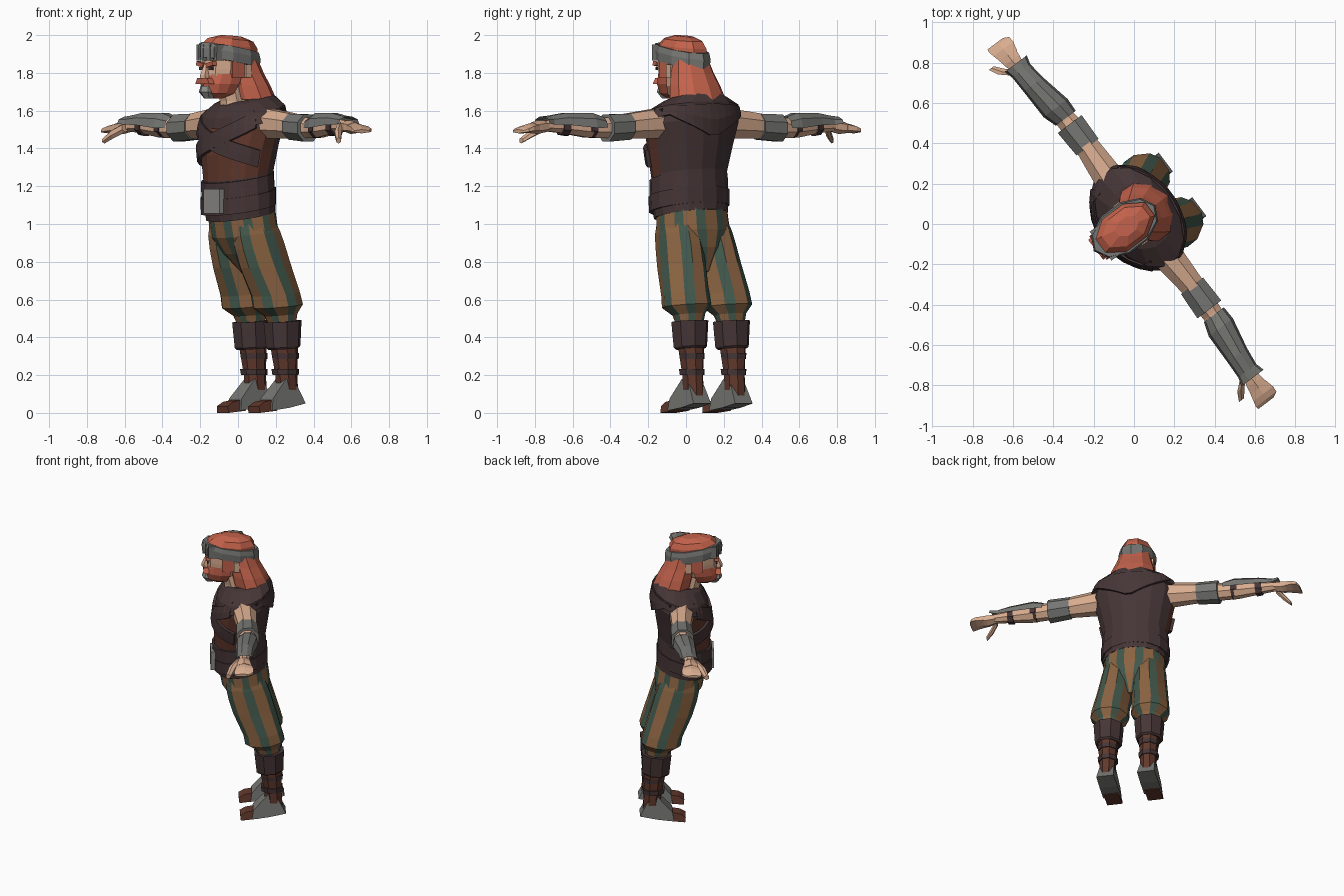
import bpy, bmesh, math
from mathutils import Matrix, Vector

cube = bpy.data.objects.get("Cube")
if cube:
    bpy.data.objects.remove(cube)


def material(name, rgb):
    m = bpy.data.materials.new(name)
    col = [((c / 255 + 0.055) / 1.055) ** 2.4 for c in rgb] + [1]
    m.diffuse_color = col
    m.use_nodes = True
    m.node_tree.nodes["Principled BSDF"].inputs["Base Color"].default_value = col
    return m


HAIR = material("ginger hair", (194, 98, 75))
SKIN = material("skin", (216, 172, 143))
STEEL = material("dull steel", (118, 118, 115))
HIDE = material("dark hide", (70, 53, 54))
LEATHER = material("red brown leather", (97, 56, 44))
TAN = material("tan cloth", (140, 100, 66))
GREEN = material("green cloth", (66, 88, 76))
PALE = material("pale steel", (142, 141, 137))

# Turns the figure to its stance and centres it
PLACE = Matrix.Translation((-0.007, 0.01, 0)) @ Matrix.Rotation(math.radians(-53), 4, 'Z')


def finish(name, bm, mats):
    bmesh.ops.recalc_face_normals(bm, faces=bm.faces[:])
    bm.transform(PLACE)
    me = bpy.data.meshes.new(name)
    bm.to_mesh(me)
    bm.free()
    for m in mats:
        me.materials.append(m)
    ob = bpy.data.objects.new(name, me)
    bpy.context.collection.objects.link(ob)
    return ob


def loft(name, rings, mats, n=8, axis='z', tilt=0, arc=None, rule=None, side=1, bias=0):
    """Skin rings: (z, cx, cy, a, b) upright, or (x, cy, cz, a, b) along x."""
    mats = mats if isinstance(mats, list) else [mats]
    bm = bmesh.new()
    rows = []
    for p, u, v, a, b in rings:
        row = []
        for j in range(n + 1 if arc else n):
            t = math.tau * (j + 0.5 + bias * (j % 2)) / n
            if arc:
                t = math.radians(arc[0] + (arc[1] - arc[0]) * j / n)
            c, s = a * math.cos(t), b * math.sin(t)
            co = (u + c, v + s, p + tilt * s) if axis == 'z' else (p, u + c, v + s)
            row.append(bm.verts.new((side * co[0], co[1], co[2])))
        rows.append(row)
    for i in range(len(rows) - 1):
        for j in range(n):
            k = j + 1 if arc else (j + 1) % n
            f = bm.faces.new((rows[i][j], rows[i][k], rows[i + 1][k], rows[i + 1][j]))
            if rule:
                f.material_index = rule(j, f.calc_center_median())
    if not arc:
        bm.faces.new(rows[0])
        bm.faces.new(rows[-1])
    return finish(name, bm, mats)


def box(name, loc, size, mat, turn=0, taper=1):
    bm = bmesh.new()
    bmesh.ops.create_cube(bm, size=1)
    for v in bm.verts:
        if v.co.z < 0:
            v.co.x *= taper
    m = Matrix.Translation(loc) @ Matrix.Rotation(math.radians(turn), 4, 'Y')
    bm.transform(m @ Matrix.Diagonal((*size, 1)))
    return finish(name, bm, [mat])


def prism(name, profile, x, w0, w1, mat):
    """Side profile of (y, z) given width, w0 at the base and w1 at the top."""
    bm = bmesh.new()
    top = max(z for _, z in profile)
    rows = [[bm.verts.new((x + s * (w0 + (w1 - w0) * z / top), y, z)) for y, z in profile] for s in (-1, 1)]
    n = len(profile)
    for r in rows:
        bm.faces.new(r)
    for j in range(n):
        k = (j + 1) % n
        bm.faces.new((rows[0][j], rows[0][k], rows[1][k], rows[1][j]))
    return finish(name, bm, [mat])


# Torso: shirt in front and on the sides, waistcoat behind and over the shoulders
TORSO = [(1.045, 0, .028, .21, .17), (1.13, 0, .018, .217, .175), (1.26, 0, .012, .215, .172),
         (1.40, 0, .02, .248, .185), (1.52, 0, .035, .28, .185), (1.60, 0, .04, .26, .165),
         (1.66, 0, .05, .13, .11)]
loft("torso", TORSO, [HIDE, LEATHER], 16, tilt=.2,
     rule=lambda j, c: int(c.y < .06 and 1.2 < c.z < 1.53))


def on_torso(deg, z, off):
    for r, q in zip(TORSO, TORSO[1:]):
        if z <= q[0]:
            break
    f = (z - r[0]) / (q[0] - r[0])
    _, _, cy, a, b = [m + (k - m) * f for m, k in zip(r, q)]
    t = math.radians(deg)
    s = (b + off) * math.sin(t)
    return Vector(((a + off) * math.cos(t), cy + s, z + .2 * s))


def wrap(name, path, mat, off=.01):
    """Band hugging the torso; path holds (angle, low z, high z)."""
    bm = bmesh.new()
    rows = [[bm.verts.new(on_torso(d, z, off)) for z in (lo, (lo + hi) / 2, hi)] for d, lo, hi in path]
    for r, q in zip(rows, rows[1:]):
        for k in (0, 1):
            bm.faces.new((r[k], q[k], q[k + 1], r[k + 1]))
    ob = finish(name, bm, [mat])
    mod = ob.modifiers.new("thickness", 'SOLIDIFY')
    mod.thickness = .02
    mod.offset = 0


for s, label in ((1, "left"), (-1, "right")):
    wrap(label + "_chest_strap",
         [(270 + s * d, 1.43 + d * .0016, 1.52 + d * .0016) for d in range(-75, 61, 15)], HIDE)
wrap("back_drape", [(d, 1.42 + abs(d - 90) * .0025, 1.6) for d in range(15, 166, 10)], HIDE, .012)
loft("collar", [(1.55, 0, .035, .305, .185), (1.605, 0, .04, .28, .18), (1.66, 0, .045, .17, .15),
                (1.67, 0, .045, .125, .115), (1.6, 0, .04, .09, .09)], HIDE, 14, tilt=.25)

# Belt and buckle
loft("belt_lower", [(1.08, 0, .012, .228, .185), (1.165, 0, .01, .23, .185)], HIDE, 16, tilt=.2)
loft("belt_upper", [(1.15, 0, .008, .223, .178), (1.25, 0, .005, .223, .178)], HIDE, 16, tilt=.2)
box("buckle", (.02, -.168, 1.12), (.14, .03, .13), PALE)

# Striped breeches
stripe = lambda j, c: j % 2
CLOTH = [TAN, GREEN]
loft("breeches_hips", [(1.11, 0, .025, .2, .163), (.95, 0, .05, .21, .16), (.86, 0, .075, .15, .13),
                       (.74, 0, .11, .03, .06)],
     CLOTH, 20, tilt=.15, rule=stripe, bias=.15)

for s, label in ((1, "left"), (-1, "right")):
    x = s * .138
    loft(label + "_breeches_leg", [(1.02, .1, .035, .095, .12), (.95, .106, .05, .107, .14),
         (.88, .11, .07, .112, .146), (.78, .118, .10, .118, .145), (.63, .135, .155, .124, .133),
         (.565, .137, .17, .128, .136), (.52, .136, .19, .085, .09), (.46, .138, .2, .07, .07)],
         CLOTH, 12, tilt=.1, rule=stripe, side=s, bias=.15)
    # Boots
    loft(label + "_boot_cuff", [(.34, x, .205, .082, .085), (.35, x, .205, .09, .095),
                                (.485, x, .2, .1, .105)], HIDE, 8, tilt=.08)
    loft(label + "_boot_shaft", [(.06, x, .235, .055, .06), (.2, x, .225, .055, .062),
                                 (.36, x, .21, .07, .078)], LEATHER, 8)
    for z in (.2, .285):
        loft(label + "_boot_strap", [(z, x, .22, .065, .074), (z + .032, x, .218, .068, .078)], HIDE, 8)
    prism(label + "_foot_plate", [(.19, .18), (.245, .175), (.31, .05), (.2, .027), (.085, .012), (.095, .075)],
          x, .063, .045, STEEL)
    prism(label + "_toe_cap", [(.12, .072), (.045, .058), (.008, .035), (.012, 0), (.13, .012)],
          x, .052, .042, LEATHER)

    # Arms
    def limb(part, rings, mat, n=8, **kw):
        loft(label + "_" + part, rings, mat, n, axis='x', side=s, **kw)

    limb("arm", [(.18, .035, 1.535, .088, .09), (.42, .045, 1.52, .066, .072), (.6, .042, 1.508, .056, .058),
                 (.7, .03, 1.51, .056, .056), (.85, .015, 1.52, .04, .042), (.96, .01, 1.52, .034, .03)], SKIN)
    limb("upper_bracer", [(.43, .045, 1.515, .074, .074), (.575, .043, 1.508, .08, .078)], STEEL)
    limb("forearm_guard", [(.61, .045, 1.515, .062, .055), (.68, .035, 1.515, .075, .078),
                           (.84, .017, 1.53, .06, .06), (.93, .01, 1.53, .056, .045),
                           (.975, .01, 1.535, .068, .035)], STEEL, 5, arc=(-5, 185))
    for p, r, y in ((.66, .062, .034), (.82, .05, .018)):
        limb("forearm_strap", [(p, y, 1.513, r, r), (p + .04, y - .004, 1.515, r - .004, r - .004)], HIDE)
    limb("palm", [(.93, .01, 1.52, .034, .03), (1.0, .004, 1.512, .052, .036),
                  (1.035, .004, 1.51, .056, .03)], SKIN, 6)
    # Fingers held together, spread in a fan
    limb("fingers", [(1.02, .005, 1.51, .056, .03), (1.07, .005, 1.505, .07, .024),
                     (1.1, .0, 1.497, .073, .017), (1.115, -.012, 1.49, .055, .01)], SKIN, 6)
    limb("thumb", [(.945, -.025, 1.512, .026, .026), (.985, -.07, 1.48, .026, .024),
                   (1.03, -.1, 1.442, .018, .016)], SKIN, 6)

# Neck and head
loft("neck", [(1.54, 0, .0, .095, .09), (1.65, 0, -.02, .075, .075), (1.78, 0, -.05, .07, .08)], SKIN, 8)
loft("head", [(1.68, 0, -.125, .05, .07), (1.73, 0, -.095, .085, .115), (1.82, 0, -.07, .1, .14),
              (1.91, 0, -.06, .102, .15)], SKIN, 10)
loft("nose", [(1.77, 0, -.208, .026, .032), (1.79, 0, -.21, .024, .032), (1.85, 0, -.198, .013, .015)], SKIN, 6)

# Hair, band and beard
loft("crown_hair", [(1.88, 0, -.05, .107, .172), (1.94, 0, -.048, .108, .168), (1.975, 0, -.04, .088, .135),
                    (1.995, 0, -.035, .045, .065)], HAIR, 8, tilt=-.08)
loft("back_hair", [(1.87, 0, .02, .104, .096), (1.8, 0, .04, .122, .108), (1.73, 0, .065, .146, .122),
                   (1.655, 0, .09, .163, .13)], HAIR, 10, tilt=-.05)
loft("head_band", [(1.852, 0, -.05, .118, .188), (1.9, 0, -.05, .122, .19), (1.932, 0, -.05, .114, .182)],
     STEEL, 10, tilt=-.17)
for k in range(-2, 3):
    box("band_rib", (k * .037, -.208 + abs(k) * .017, 1.908), (.031, .05, .085), STEEL, taper=.9)
loft("beard", [(1.795, 0, -.065, .106, .138), (1.74, 0, -.08, .1, .14), (1.69, 0, -.095, .075, .115),
               (1.665, 0, -.125, .03, .04)], HAIR, 8, arc=(170, 370))
box("moustache", (0, -.211, 1.757), (.085, .036, .034), HAIR, taper=1.45)
loft("chin_tuft", [(1.665, 0, -.185, .026, .028), (1.7, 0, -.203, .046, .036), (1.73, 0, -.2, .036, .03)], PALE, 6)
for s, label in ((1, "left"), (-1, "right")):
    box(label + "_sideburn", (s * .098, -.07, 1.825), (.022, .08, .1), HAIR)
    box(label + "_ear", (s * .108, -.012, 1.81), (.026, .038, .07), SKIN)
    box(label + "_eyebrow", (s * .042, -.2, 1.845), (.058, .03, .022), HAIR, turn=-s * 12)
    box(label + "_eye", (s * .042, -.202, 1.823), (.032, .009, .014), HIDE)
